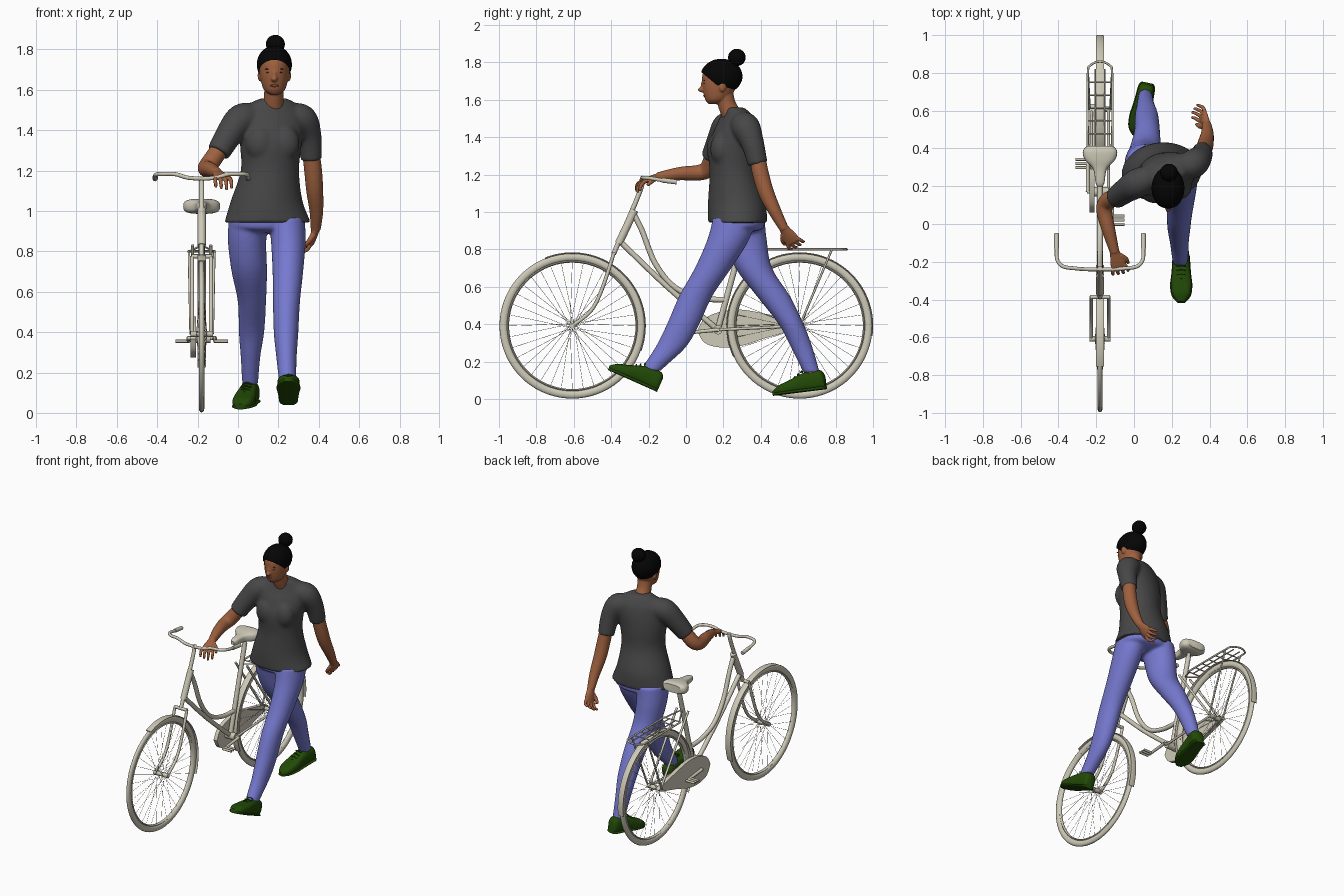
import bpy, bmesh, math
from mathutils import Vector, Matrix

default = bpy.data.objects.get("Cube")
if default:
    bpy.data.objects.remove(default)


def material(name, *rgb):
    mat = bpy.data.materials.new(name)
    mat.use_nodes = True
    mat.diffuse_color = (*rgb, 1)
    mat.node_tree.nodes["Principled BSDF"].inputs["Base Color"].default_value = (*rgb, 1)
    return mat


CREAM = material("cream paint", .62, .59, .48)
SKIN = material("brown skin", .35, .12, .05)
HAIR = material("black hair", .0015, .0015, .0015)
SHIRT = material("charcoal shirt", .063, .063, .063)
PANTS = material("periwinkle trousers", .18, .19, .62)
SHOE = material("dark green shoe", .016, .068, .002)
LIPS = material("dusky lips", .28, .08, .045)
BROW = material("dark brown brow", .08, .03, .015)


def select(objects):
    bpy.ops.object.select_all(action='DESELECT')
    for obj in objects:
        obj.select_set(True)
    bpy.context.view_layer.objects.active = objects[0]


def finish(name, bm, mat):
    bmesh.ops.recalc_face_normals(bm, faces=bm.faces[:])
    mesh = bpy.data.meshes.new(name)
    bm.to_mesh(mesh)
    bm.free()
    mesh.materials.append(mat)
    obj = bpy.data.objects.new(name, mesh)
    bpy.context.collection.objects.link(obj)
    select([obj])
    bpy.ops.object.shade_smooth_by_angle(angle=math.radians(50))
    return obj


def fuse(name, parts, voxel, rounds):
    """Melt overlapping parts into one soft surface."""
    select(parts)
    bpy.ops.object.join()
    parts[0].name = name
    remesh = parts[0].modifiers.new("fuse", 'REMESH')
    remesh.mode, remesh.voxel_size, remesh.use_smooth_shade = 'VOXEL', voxel, True
    parts[0].modifiers.new("soften", 'SMOOTH').iterations = rounds


def spline(rows, steps=5):
    """Smooth interpolation through rows of numbers."""
    rows = [Vector(r) for r in rows]
    out = []
    for i in range(len(rows) - 1):
        b, c = rows[i], rows[i + 1]
        a, d = rows[max(i - 1, 0)], rows[min(i + 2, len(rows) - 1)]
        for k in range(steps):
            t = k / steps
            out.append(b + (c - a) * (t / 2) + (a * 2 - b * 5 + c * 4 - d) * (t * t / 2)
                       + (b * 3 - a - c * 3 + d) * (t ** 3 / 2))
    return out + [rows[-1]]


def bridge(bm, rings, closed=False):
    loops = [[bm.verts.new(p) for p in ring] for ring in rings]
    n = len(loops[0])
    for a, b in list(zip(loops, loops[1:])) + ([(loops[-1], loops[0])] if closed else []):
        for i in range(n):
            bm.faces.new((a[i], a[(i + 1) % n], b[(i + 1) % n], b[i]))
    if not closed:
        bm.faces.new(loops[0])
        bm.faces.new(loops[-1])


def circle(n, power=1):
    """Unit circle; a power under one squares it off."""
    turns = [math.tau * i / n for i in range(n)]
    return [tuple(math.copysign(abs(v) ** power, v) for v in (math.cos(a), math.sin(a))) for a in turns]


def body(name, rows, mat, sides=32):
    """Stack of level ellipses: x, y, z, half width, half depth, turn in degrees."""
    rings = []
    for x, y, z, rx, ry, turn in spline(rows):
        spin = Matrix.Rotation(math.radians(turn), 3, 'Z')
        rings.append([Vector((x, y, z)) + spin @ Vector((rx * c, ry * s, 0)) for c, s in circle(sides)])
    bm = bmesh.new()
    bridge(bm, rings)
    return finish(name, bm, mat)


def tubes(name, paths, mat, sides=10, flat=1, closed=False):
    """Round bars along paths of x, y, z, radius; flat widens the section sideways."""
    bm = bmesh.new()
    for path in paths:
        pts = [Vector(p[:3]) for p in path]
        last = len(pts) - 1
        dirs = [((pts[(i + 1) % len(pts)] - pts[i - 1]) if closed
                 else (pts[min(i + 1, last)] - pts[max(i - 1, 0)])).normalized() for i in range(len(pts))]
        axis = min(range(3), key=lambda k: max(abs(d[k]) for d in dirs))
        ref = Vector([float(k == axis) for k in range(3)])
        rings = []
        for p, d, row in zip(pts, dirs, path):
            u = ref.cross(d).normalized()
            v = d.cross(u)
            rings.append([p + (u * c + v * s * flat) * row[3] for c, s in circle(sides)])
        bridge(bm, rings, closed)
    return finish(name, bm, mat)


def ball(name, centre, size, mat, cut=None):
    bm = bmesh.new()
    bmesh.ops.create_uvsphere(bm, u_segments=32, v_segments=20, radius=1,
                              matrix=Matrix.Translation(centre) @ Matrix.Diagonal((*size, 1)))
    if cut:
        bmesh.ops.bisect_plane(bm, geom=bm.verts[:] + bm.edges[:] + bm.faces[:],
                               plane_co=cut[0], plane_no=cut[1], clear_inner=True)
    return finish(name, bm, mat)


# Bicycle: wheels, mudguards and spokes
BX, AXLE, HUB = -.18, .608, .391


def side_path(points, radius, dx=0):
    return spline([(BX + dx, y, z, radius) for y, z in points])


def arc(cy, radius, start, end, thick, count=48):
    angles = [math.radians(start + (end - start) * i / count) for i in range(count + 1)]
    return [(BX, cy + radius * math.cos(a), HUB + radius * math.sin(a), thick) for a in angles]


for label, cy, span in (("front", -AXLE, (112, -20)), ("rear", AXLE, (205, -8))):
    tubes(label + "_tyre", [arc(cy, .368, 0, 360, .021, 72)[:-1]], CREAM, 12, .65, True)
    tubes(label + "_rim", [arc(cy, .344, 0, 360, .006, 72)[:-1]], CREAM, 8, 1.8, True)
    tubes(label + "_mudguard", [arc(cy, .389, *span, .004)], CREAM, 10, 5.5)
    tubes(label + "_hub", [[(BX + s * .055, cy, HUB, .015) for s in (-1, 1)]], CREAM, 16)
    spokes = []
    for i in range(36):
        a = math.tau * i / 36
        b = a + (.7 if i % 4 < 2 else -.7)
        spokes.append([(BX + (.025 if i % 2 else -.025), cy + .017 * math.cos(b), HUB + .017 * math.sin(b), .001),
                       (BX, cy + .34 * math.cos(a), HUB + .34 * math.sin(a), .001)])
    tubes(label + "_spokes", spokes, CREAM, 4)

# Frame and fork
crank, seat_top, crown = (.17, .37), (.335, .97), (-.387, .775)
tubes("head_tube", [side_path([(-.36, .83), (-.275, 1.01)], .021)], CREAM, 16)
tubes("steering_stem", [side_path([crown, (-.25, 1.1), (-.235, 1.17)], .013)], CREAM)
tubes("main_frame", [
    side_path([(-.28, .99), (-.235, .9), (-.165, .725), (-.06, .597), (.08, .54), (.22, .53)], .015),
    side_path([(-.355, .845), (-.1, .6), crank], .015),
    side_path([crank, seat_top], .016)], CREAM, 12)
tubes("seat_post", [side_path([(.3, .85), (.345, 1.01)], .012)], CREAM)
tubes("bottom_bracket", [[(BX + s * .045, *crank, .025) for s in (-1, 1)]], CREAM, 16)
tubes("fork_crown", [[(BX + s * .05, *crown, .011) for s in (-1, 1)]], CREAM)
tubes("fork_blades", [side_path([crown, (-.45, .585), (-.51, .47), (-AXLE, HUB)], .01, s * .047)
                      for s in (-1, 1)], CREAM)
tubes("rear_stays", [side_path([end, (AXLE, HUB)], .008, s * .045)
                     for s in (-1, 1) for end in (crank, (.295, .83))], CREAM)

# Handlebar sweeping back to two grips
half_bar = [(0, -.24, 1.16), (.07, -.24, 1.165), (.13, -.235, 1.182), (.195, -.225, 1.183),
            (.226, -.19, 1.18), (.23, -.13, 1.17), (.23, -.05, 1.16)]
for label, s in (("left", 1), ("right", -1)):
    tubes(label + "_handlebar", [spline([(BX + s * x, y, z, .01) for x, y, z in half_bar])], CREAM, 12)
    tubes(label + "_grip", [[(BX + s * x, y, z, .013) for x, y, z in half_bar[-2:]]], CREAM, 12)

# Saddle: sections from nose to tail
bm = bmesh.new()
saddle = spline([(.195, .012, 1.02, .012), (.22, .024, 1.022, .022), (.29, .036, 1.022, .028),
                 (.34, .08, 1.023, .035), (.385, .091, 1.023, .037), (.412, .07, 1.023, .028)])
bridge(bm, [[(BX + w * c, y, z + h * s) for c, s in circle(24, .65)] for y, w, z, h in saddle])
finish("saddle", bm, CREAM)

# Carrier rack with struts to the rear axle
rack = [(-.065, .41), (-.065, .78), (-.05, .84), (0, .86), (.05, .84), (.065, .78), (.065, .41)]
bars = [spline([(BX + x, y, .8, .006) for x, y in rack])]
bars += [[(BX + s * .064, .41 + i * .068, .8, .004) for s in (-1, 1)] for i in range(6)]
bars += [[(BX + x, .41, .8, .004), (BX + x, .82, .8, .004)] for x in (-.025, .025)]
bars += [[(BX + s * .063, .78, .8, .006), (BX + s * .055, AXLE, HUB, .006)] for s in (-1, 1)]
bars += [[(BX + s * .06, .42, .8, .005), (BX, .3, .83, .005)] for s in (-1, 1)]
tubes("luggage_rack", bars, CREAM, 8)

# Chain case on the far side, cranks and pedals
outline = spline([(.06, .365), (.1, .3), (.19, .275), (.3, .285), (.44, .33), (.6, .375), (.635, .395),
                  (.6, .415), (.45, .45), (.3, .477), (.19, .468), (.1, .43), (.06, .365)])[:-1]
bm = bmesh.new()
bridge(bm, [[(BX - x, y, z) for y, z in outline] for x in (.028, .055)])
finish("chain_case", bm, CREAM)
for label, s in (("left", 1), ("right", -1)):
    y = crank[0] - s * .15
    tubes(label + "_crank", [[(BX + s * .065, *crank, .011), (BX + s * .065, y, .355, .009)],
                             [(BX, *crank, .01), (BX + s * .07, *crank, .01)]], CREAM)
    tubes(label + "_pedal", [[(BX + s * .06, y + d, .355, .008), (BX + s * .13, y + d, .355, .008)]
                             for d in (-.022, 0, .022)], CREAM, 8)

# Walker: shirt with soft shoulders and chest
torso = body("torso", [(.147, .275, .942, .215, .157, 5), (.142, .272, 1.05, .178, .154, 8),
                       (.158, .255, 1.2, .145, .128, 12), (.163, .25, 1.33, .155, .128, 16),
                       (.17, .262, 1.42, .167, .11, 19), (.172, .272, 1.49, .165, .085, 20),
                       (.174, .268, 1.535, .115, .064, 18), (.176, .258, 1.558, .062, .052, 10)], SHIRT, 48)
chest = [ball("chest", (x, y, 1.335), (.075, .06, .09), SHIRT) for x, y in ((.23, .19), (.11, .17))]
sleeves = [tubes("sleeve", [spline(path)], SHIRT, 28) for path in (
    [(.09, .25, 1.465, .065), (.02, .217, 1.455, .078), (-.04, .18, 1.385, .068), (-.098, .137, 1.288, .058)],
    [(.25, .295, 1.465, .065), (.315, .32, 1.452, .077), (.352, .355, 1.37, .062), (.362, .384, 1.255, .053)])]
fuse("shirt", [torso, *chest, *sleeves], .009, 8)

# Trousers in mid stride
seat = body("seat", [(.15, .28, .99, .17, .13, 5), (.145, .285, .94, .187, .135, 5),
                     (.145, .285, .91, .17, .125, 5), (.145, .28, .89, .08, .07, 5)], PANTS)
left_leg = body("leg", [(.24, .26, .97, .09, .115, 0), (.249, .225, .85, .086, .112, 0), (.247, .145, .7, .076, .098, 0),
                        (.24, .052, .55, .067, .089, 0), (.238, -.015, .4, .061, .087, 0),
                        (.24, -.08, .28, .051, .082, 0), (.244, -.165, .18, .044, .061, 0),
                        (.246, -.182, .15, .041, .046, 0)], PANTS)
right_leg = body("leg", [(.055, .3, .97, .1, .12, 0), (.045, .318, .85, .095, .114, 0), (.056, .362, .7, .088, .098, 0),
                         (.069, .467, .55, .07, .089, 0), (.067, .562, .4, .063, .067, 0),
                         (.062, .617, .28, .049, .058, 0), (.06, .672, .14, .039, .044, 0)], PANTS)
fuse("trousers", [seat, left_leg, right_leg], .009, 6)
tubes("ankles", [[(.246, -.17, .18, .036), (.248, -.2, .11, .036)],
                 [(.06, .665, .17, .034), (.058, .685, .09, .034)]], SKIN, 20)


def arm(label, path, forward, thumb_side, curl):
    """Bare arm ending in a palm, four curled fingers and a thumb."""
    parts = [tubes("arm", [spline(path)], SKIN, 20)]
    wrist, f = Vector(path[-1][:3]), Vector(forward).normalized()
    n = f.cross(Vector(thumb_side)).normalized()
    side = n.cross(f)
    n = n * curl
    bm = bmesh.new()
    palm = spline([(-.02, .023, .022), (.02, .031, .019), (.06, .041, .016), (.09, .038, .012)])
    bridge(bm, [[wrist + f * t + side * w * c + n * h * s for c, s in circle(16)] for t, w, h in palm])
    parts.append(finish("palm", bm, SKIN))
    fingers = []
    for i in range(4):
        base = wrist + f * .08 + side * (i - 1.5) * .02
        reach = 1 - .12 * abs(i - 1.8)
        spread = side * (i - 1.5) * .007
        knuckles = [(base, .011), (base + (f * .03 + n * .008) * reach + spread, .01),
                    (base + (f * .05 + n * .03) * reach + spread, .009),
                    (base + (f * .056 + n * .05) * reach + spread, .007)]
        fingers.append(spline([(*p, r) for p, r in knuckles], 3))
    root = wrist + f * .025 + side * .022
    fingers.append(spline([(*root, .015), (*(root + f * .03 + side * .026 + n * .01), .012),
                           (*(root + f * .06 + side * .03 + n * .022), .009)], 3))
    parts.append(tubes("fingers", fingers, SKIN, 10))
    fuse(label + "_arm", parts, .004, 3)


arm("right", [(-.08, .15, 1.32, .045), (-.14, .12, 1.235, .046), (-.157, .07, 1.21, .042),
              (-.135, -.03, 1.205, .036), (-.102, -.15, 1.187, .025)], (.25, -.85, -.25), (.9, .3, 0), -1)
arm("left", [(.36, .38, 1.3, .043), (.372, .4, 1.2, .044), (.38, .43, 1.1, .042),
             (.388, .477, 1, .034), (.385, .525, .91, .025)], (-.22, .5, -.75), (-.3, -.8, -.5), 1)


def shoe(label, heel, heading, pitch):
    """Lofted from heel to toe, then turned and tilted into the stride."""
    place = (Matrix.Translation(heel) @ Matrix.Rotation(math.radians(heading), 4, 'Z')
             @ Matrix.Rotation(math.radians(pitch), 4, 'X'))
    upper = spline([(0, .028, .08), (.02, .041, .105), (.08, .045, .108), (.13, .049, .095),
                    (.19, .055, .072), (.25, .047, .052), (.288, .018, .027)])
    for part, grow, height in (("upper", 0, 1), ("sole", .004, 0)):
        bm = bmesh.new()
        bridge(bm, [[place @ Vector(((w + grow) * c, -t, (h * height or .018) / 2 * (1 + s)))
                     for c, s in circle(24, .7)] for t, w, h in upper])
        finish(label + "_shoe_" + part, bm, SHOE)
    laces = [[(*(place @ Vector((x, -t, .19 - t * .64 - abs(x) * .3))), .004) for x in (-.025, 0, .025)]
             for t in (.12, .14, .16, .18)]
    tubes(label + "_laces", laces, SHOE, 6)


shoe("left", (.25, -.155, .038), 0, -24)
shoe("right", (.072, .748, .052), -12, 7)

# Head, face and hair
HX = .18
head = [tubes("neck", [spline([(.175, .255, 1.5, .056), (.177, .22, 1.57, .048), (HX, .2, 1.65, .05)])], SKIN, 24),
        body("skull", [(HX, .15, 1.577, .022, .03, 0), (HX, .163, 1.6, .052, .06, 0), (HX, .175, 1.65, .068, .085, 0),
                       (HX, .182, 1.7, .074, .097, 0), (HX, .187, 1.75, .072, .094, 0),
                       (HX, .19, 1.79, .045, .06, 0)], SKIN),
        ball("nose", (HX, .088, 1.654), (.016, .024, .015), SKIN),
        ball("nose_bridge", (HX, .094, 1.675), (.011, .016, .028), SKIN)]
head += [ball("ear", (HX + s * .07, .195, 1.67), (.013, .02, .028), SKIN) for s in (-1, 1)]
fuse("head", head, .005, 3)
ball("hair_cap", (HX, .19, 1.725), (.087, .112, .094), HAIR, ((HX, .08, 1.75), (0, .65, .76)))
ball("hair_bun", (HX + .005, .272, 1.826), (.047, .047, .046), HAIR)
ball("mouth", (HX, .104, 1.621), (.023, .012, .007), LIPS)
for label, s in (("left", 1), ("right", -1)):
    ball(label + "_eye", (HX + s * .03, .098, 1.686), (.01, .005, .003), BROW)
    ball(label + "_eyebrow", (HX + s * .032, .098, 1.703), (.016, .005, .002), BROW)
